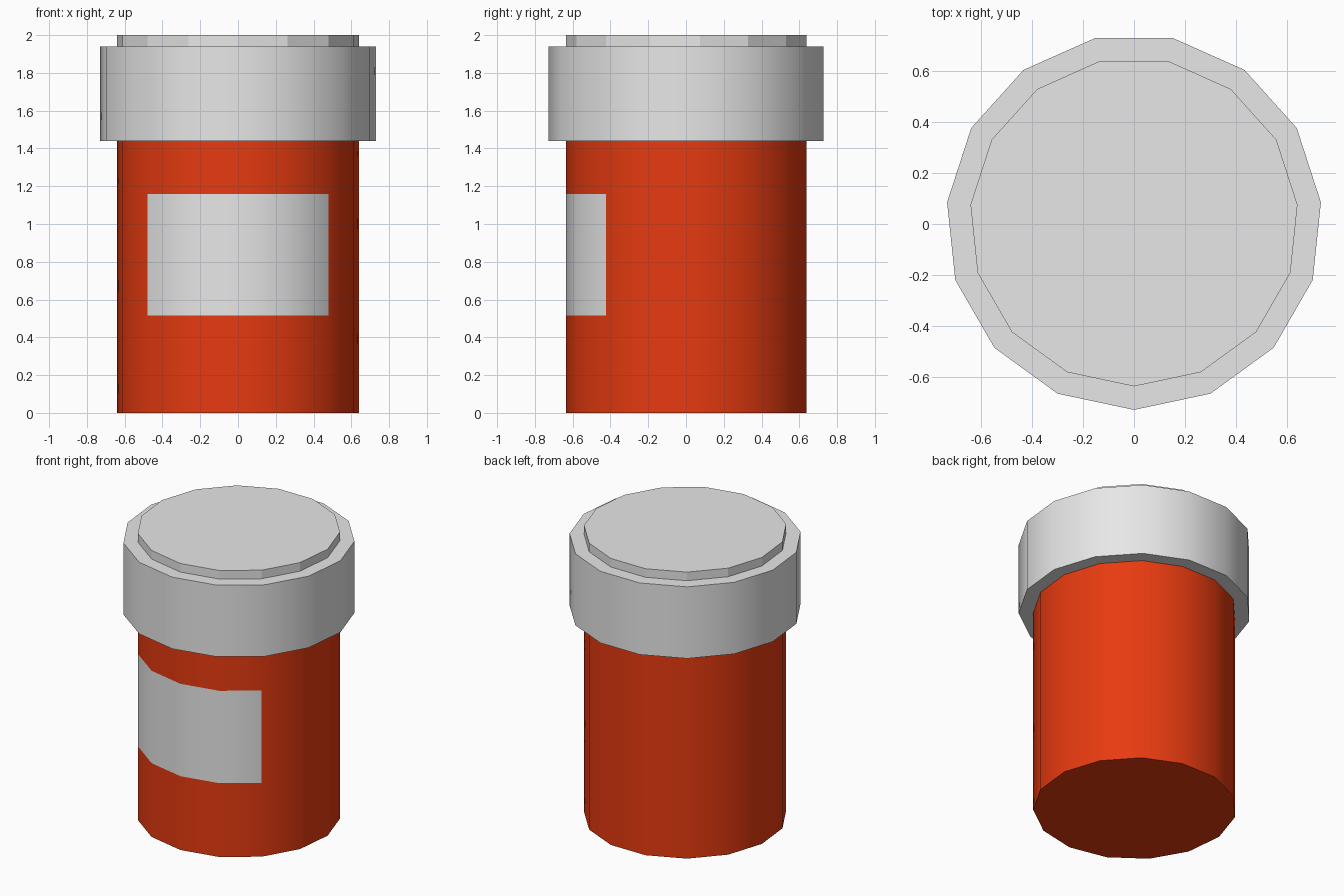
import bpy, bmesh, math

cube = bpy.data.objects.get("Cube")
if cube:
    bpy.data.objects.remove(cube, do_unlink=True)

SIDES = 15
BODY_R, LID_R = 0.643, 0.735
CENTRE_Y = 0.008          # centres the odd-sided outline on y = 0
LABEL_LOW, LABEL_HIGH = 0.515, 1.16
LID_LOW, LID_HIGH, TOP = 1.44, 1.94, 2.0


def make_material(name, colour):
    mat = bpy.data.materials.new(name)
    mat.use_nodes = True
    mat.diffuse_color = colour
    mat.node_tree.nodes["Principled BSDF"].inputs["Base Color"].default_value = colour
    return mat


orange = make_material("orange plastic", (0.8, 0.043, 0.005, 1))
white = make_material("white plastic", (0.8, 0.8, 0.8, 1))


def lathe(name, profile, materials, cap_bottom=False, cap_top=False, smooth=True):
    """Spin a (radius, height) profile, with one corner facing the front."""
    bm = bmesh.new()
    rings = []
    for radius, z in profile:
        ring = []
        for i in range(SIDES):
            a = math.tau * i / SIDES - math.pi / 2
            ring.append(bm.verts.new((radius * math.cos(a),
                                      radius * math.sin(a) + CENTRE_Y, z)))
        rings.append(ring)
    for low, high in zip(rings, rings[1:]):
        for i in range(SIDES):
            j = (i + 1) % SIDES
            bm.faces.new((low[i], low[j], high[j], high[i]))
    if cap_bottom:
        bm.faces.new(rings[0][::-1])
    if cap_top:
        bm.faces.new(rings[-1])
    for face in bm.faces:
        face.smooth = smooth
    mesh = bpy.data.meshes.new(name)
    bm.to_mesh(mesh)
    bm.free()
    for mat in materials:
        mesh.materials.append(mat)
    if smooth:
        mesh.set_sharp_from_angle(angle=math.radians(30))
    obj = bpy.data.objects.new(name, mesh)
    bpy.context.scene.collection.objects.link(obj)
    return obj


# Bottle body, with rings where the label starts and ends
body = lathe("bottle_body",
             [(BODY_R, z) for z in (0, LABEL_LOW, LABEL_HIGH, LID_LOW)],
             [orange, white], cap_bottom=True)

# Label: the four front panels of the middle band
for face in body.data.polygons:
    c = face.center
    in_band = LABEL_LOW < c.z < LABEL_HIGH
    turn = abs(math.atan2(c.x, CENTRE_Y - c.y))
    if in_band and turn < math.radians(48):
        face.material_index = 1

# Lid: underside ledge, wide side wall and upper ledge
lathe("lid",
      [(BODY_R, LID_LOW), (LID_R, LID_LOW), (LID_R, LID_HIGH), (BODY_R, LID_HIGH)],
      [white])

# Raised disc on the lid, flat shaded
lathe("lid_top_disc", [(BODY_R, LID_HIGH), (BODY_R, TOP)],
      [white], cap_top=True, smooth=False)
